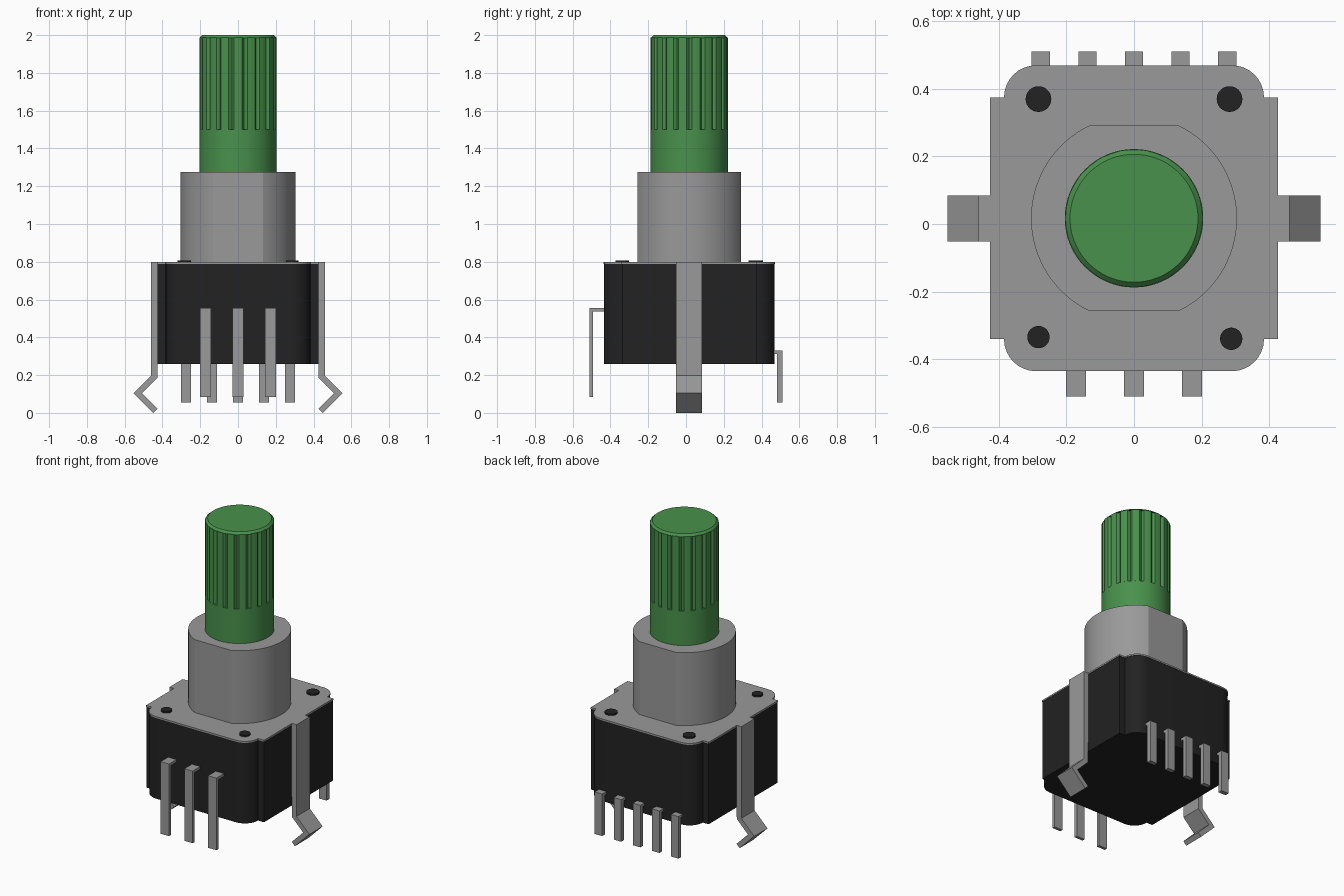
import bpy, bmesh
from math import sin, cos, pi, asin, radians
from mathutils import Vector

if "Cube" in bpy.data.objects:
    bpy.data.objects.remove(bpy.data.objects["Cube"])

CY = 0.017  # body centre along y


def material(name, rgb):
    m = bpy.data.materials.new(name)
    m.use_nodes = True
    m.diffuse_color = (*rgb, 1)
    m.node_tree.nodes["Principled BSDF"].inputs["Base Color"].default_value = (*rgb, 1)
    return m


METAL = material("grey metal", (0.32, 0.32, 0.32))
PLASTIC = material("black plastic", (0.016, 0.016, 0.016))
GREEN = material("green plastic", (0.066, 0.285, 0.072))


def prism(name, pts, lo, hi, mat, axis="z", smooth=False, chamfer=0):
    """Extrude a closed outline from lo to hi along an axis."""
    place = {"z": lambda a, b, c: (a, b, c),
             "y": lambda a, b, c: (a, c, b),
             "x": lambda a, b, c: (c, a, b)}[axis]
    bm = bmesh.new()
    base = bm.faces.new([bm.verts.new(place(a, b, lo)) for a, b in pts])
    top = bmesh.ops.extrude_face_region(bm, geom=[base])["geom"]
    step = Vector(place(0, 0, hi - lo))
    bmesh.ops.translate(bm, verts=[g for g in top if isinstance(g, bmesh.types.BMVert)], vec=step)
    bmesh.ops.recalc_face_normals(bm, faces=bm.faces[:])
    if chamfer:
        rim = [e for e in bm.edges if all(abs(v.co.z - hi) < 1e-5 for v in e.verts)]
        bmesh.ops.bevel(bm, geom=rim, offset=chamfer, segments=1, affect="EDGES")
    me = bpy.data.meshes.new(name)
    bm.to_mesh(me)
    bm.free()
    me.materials.append(mat)
    ob = bpy.data.objects.new(name, me)
    bpy.context.collection.objects.link(ob)
    if smooth:
        bpy.ops.object.select_all(action="DESELECT")
        ob.select_set(True)
        bpy.context.view_layer.objects.active = ob
        bpy.ops.object.shade_smooth_by_angle(angle=radians(25))
    return ob


def arc(cx, cy, r, a0, a1, n):
    return [(cx + r * cos(a0 + (a1 - a0) * i / n), cy + r * sin(a0 + (a1 - a0) * i / n))
            for i in range(n + 1)]


def circle(cx, cy, r, n):
    return arc(cx, cy, r, 0, 2 * pi, n)[:-1]


def housing_outline(inset):
    """Rounded square with a shallow step out on the left and right."""
    w, h, r = 0.385 - inset, 0.453 - inset, 0.095
    wing, reach = 0.427 - inset, 0.358 - inset
    right = arc(w - r, r - h, r, -pi / 2, 0, 8)
    right[-1] = (w, -reach)
    right += [(wing, -reach), (wing, reach), (w, reach)]
    right += arc(w - r, h - r, r, 0, pi / 2, 8)[1:]
    pts = right + [(-x, -y) for x, y in right]
    return [(x, y + CY) for x, y in pts]


# Housing and cover plate
prism("housing", housing_outline(0.002), 0.26, 0.789, PLASTIC, smooth=True)
prism("cover_plate", housing_outline(0), 0.788, 0.798, METAL, smooth=True)

# Rivet heads on the cover
for i, (x, y, r) in enumerate([(-0.283, 0.37, 0.038), (0.283, 0.37, 0.038),
                               (-0.283, -0.335, 0.033), (0.288, -0.34, 0.033)]):
    prism(f"rivet_{i + 1}", circle(x, y, r, 32), 0.78, 0.808, PLASTIC, smooth=True)

# Bushing with two flats
a = asin(0.275 / 0.305)
bushing = arc(0, CY, 0.305, -a, a, 32) + arc(0, CY, 0.305, pi - a, pi + a, 32)
prism("bushing", bushing, 0.79, 1.275, METAL, smooth=True)

# Shaft: plain lower part and splined grip
prism("shaft", circle(0, CY, 0.205, 64), 1.26, 1.5, GREEN, smooth=True)
teeth = 18
grip = []
for i in range(teeth):
    t = 2 * pi * i / teeth
    for f, r in ((0, 0.19), (0.2, 0.205), (0.5, 0.205), (0.8, 0.205)):
        ang = t + f * 2 * pi / teeth
        grip.append((r * cos(ang), CY + r * sin(ang)))
prism("shaft_grip", grip, 1.499, 1.987, GREEN)
prism("shaft_tip", circle(0, CY, 0.204, 72), 1.985, 2.0, GREEN, smooth=True, chamfer=0.0145)

# Bent spring clips on both sides
clip = [(0.42, 0.798), (0.46, 0.798), (0.46, 0.198), (0.553, 0.105), (0.448, 0),
        (0.426, 0.023), (0.508, 0.105), (0.427, 0.186), (0.42, 0.186)]
clip[-1:] = []
for side, s in (("left", 1), ("right", -1)):
    prism(f"{side}_clip", [(s * x, z) for x, z in clip], -0.052, 0.085, METAL, axis="y")


def pins(name, xs, width, wall, out, thick, z0, z1):
    """Row of pins that leave the wall and turn down."""
    d = 1 if out > 0 else -1
    inner = out - d * thick
    elbow = [(wall, z1), (out, z1), (out, z0), (inner, z0), (inner, z1 - 0.018), (wall, z1 - 0.018)]
    for i, x in enumerate(xs):
        prism(f"{name}_{i + 1}", elbow, x - width / 2, x + width / 2, METAL, axis="x")


pins("front_pin", [0.172 * i for i in (-1, 0, 1)], 0.06, -0.42, -0.511, 0.019, 0.083, 0.555)
pins("back_pin", [0.138 * i for i in (-2, -1, 0, 1, 2)], 0.054, 0.455, 0.511, 0.028, 0.055, 0.33)
